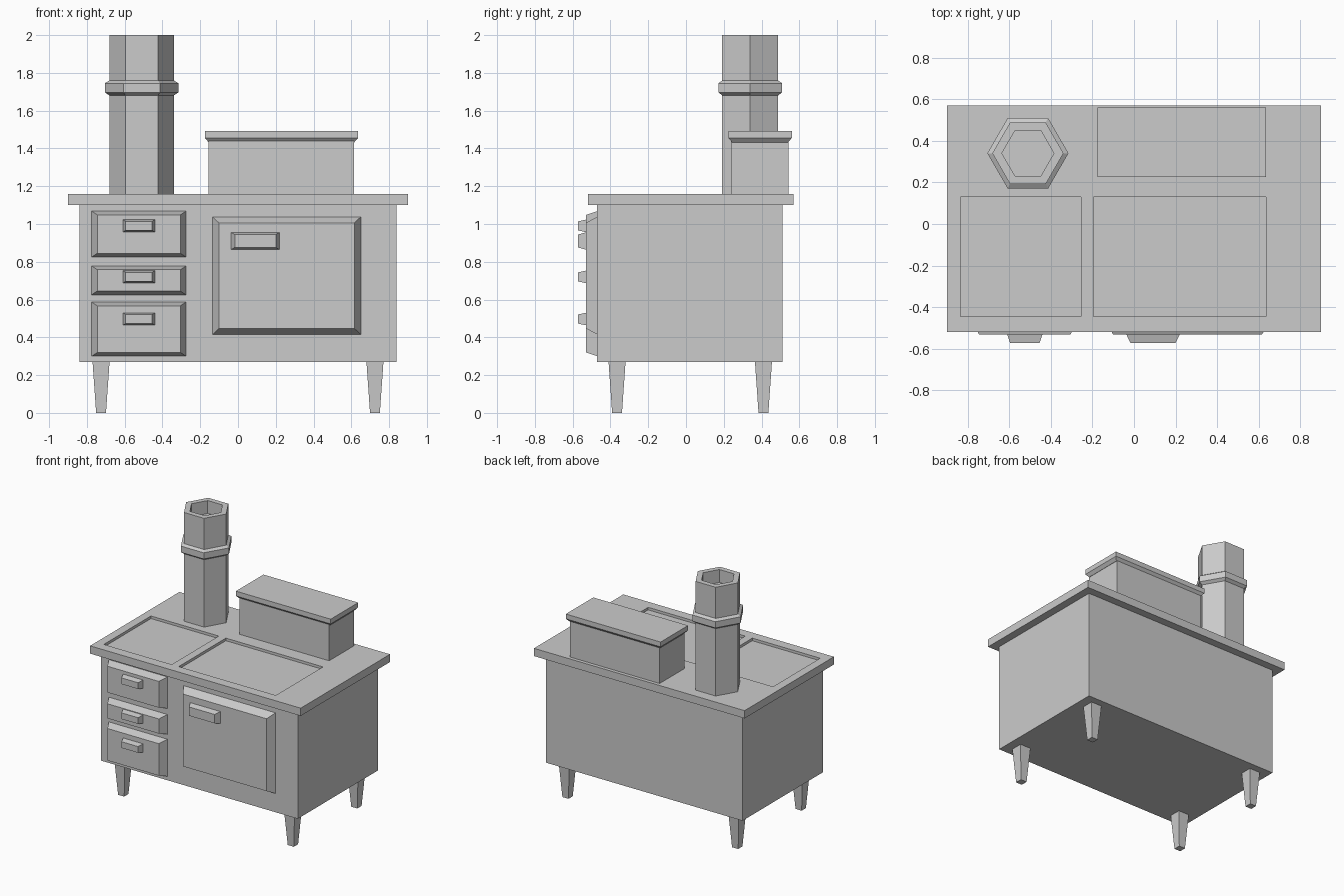
import bpy, bmesh, math

if "Cube" in bpy.data.objects:
    bpy.data.objects.remove(bpy.data.objects["Cube"], do_unlink=True)

grey = bpy.data.materials.new("stove_grey")
grey.use_nodes = True
grey.diffuse_color = (0.6, 0.6, 0.6, 1)
grey.node_tree.nodes["Principled BSDF"].inputs["Base Color"].default_value = (0.6, 0.6, 0.6, 1)


def finish(name, bm):
    bmesh.ops.recalc_face_normals(bm, faces=bm.faces)
    mesh = bpy.data.meshes.new(name)
    bm.to_mesh(mesh)
    bm.free()
    mesh.materials.append(grey)
    obj = bpy.data.objects.new(name, mesh)
    bpy.context.collection.objects.link(obj)
    return obj


def loft(name, rings):
    """Skin a stack of equal-length point rings and cap both ends."""
    bm = bmesh.new()
    loops = [[bm.verts.new(p) for p in ring] for ring in rings]
    n = len(loops[0])
    for a, b in zip(loops, loops[1:]):
        for i in range(n):
            j = (i + 1) % n
            bm.faces.new((a[i], a[j], b[j], b[i]))
    bm.faces.new(loops[0])
    bm.faces.new(loops[-1])
    return finish(name, bm)


def rect(x0, x1, y0, y1, z, inset=0.0):
    return [(x0 + inset, y0 + inset, z), (x1 - inset, y0 + inset, z),
            (x1 - inset, y1 - inset, z), (x0 + inset, y1 - inset, z)]


def hexagon(radius, z, cx=-0.51, cy=0.34):
    return [(cx + radius * math.cos(i * math.pi / 3),
             cy + radius * math.sin(i * math.pi / 3), z) for i in range(6)]


def front_panel(name, x0, x1, z0, z1, y_back, y_front, dx, dz):
    """Raised plate on the front with sloping borders."""
    back = [(x0, y_back, z0), (x1, y_back, z0), (x1, y_back, z1), (x0, y_back, z1)]
    front = [(x0 + dx, y_front, z0 + dz), (x1 - dx, y_front, z0 + dz),
             (x1 - dx, y_front, z1 - dz), (x0 + dx, y_front, z1 - dz)]
    return loft(name, [back, front])


# Cabinet
loft("stove_body", [rect(-0.84, 0.84, -0.47, 0.51, z) for z in (0.27, 1.1)])

# Worktop with two sunken cooking plates, built as a grid of faces
xs = [-0.9, -0.835, -0.255, -0.195, 0.635, 0.9]
ys = [-0.52, -0.445, 0.13, 0.57]
bm = bmesh.new()
grid = [[bm.verts.new((x, y, 1.16)) for x in xs] for y in ys]
plates = []
for r in range(len(ys) - 1):
    for c in range(len(xs) - 1):
        face = bm.faces.new((grid[r][c], grid[r][c + 1], grid[r + 1][c + 1], grid[r + 1][c]))
        if r == 1 and c in (1, 3):
            plates.append(face)
bmesh.ops.inset_individual(bm, faces=plates, thickness=0.03, depth=0)
for face in plates:
    for v in face.verts:
        v.co.z -= 0.02
rim = [e for e in bm.edges if e.is_boundary]
skirt = bmesh.ops.extrude_edge_only(bm, edges=rim)["geom"]
for v in (g for g in skirt if isinstance(g, bmesh.types.BMVert)):
    v.co.z = 1.1
bmesh.ops.holes_fill(bm, edges=[e for e in bm.edges if e.is_boundary], sides=0)
finish("worktop", bm)

# Tapered legs
for side, x in (("right", -0.725), ("left", 0.725)):
    for end, y in (("front", -0.365), ("back", 0.41)):
        loft(f"{end}_{side}_leg",
             [rect(x - w, x + w, y - w, y + w, z) for w, z in ((0.026, 0), (0.045, 0.27))])

# Drawers and their handles
drawers = [("top", 0.825, 1.068, 0.99), ("middle", 0.625, 0.778, 0.72), ("bottom", 0.3, 0.587, 0.497)]
for name, z0, z1, hz in drawers:
    front_panel(f"{name}_drawer", -0.775, -0.275, z0, z1, -0.47, -0.53, 0.03, 0.02)
    front_panel(f"{name}_drawer_handle", -0.61, -0.44, hz - 0.033, hz + 0.033,
                -0.53, -0.572, 0.014, 0.009)

# Oven door and handle
front_panel("oven_door", -0.135, 0.65, 0.415, 1.038, -0.47, -0.53, 0.034, 0.032)
front_panel("oven_door_handle", -0.037, 0.22, 0.864, 0.956, -0.53, -0.572, 0.02, 0.012)

# Water tank and lid with a chamfered underside
loft("water_tank", [rect(-0.155, 0.613, 0.237, 0.543, z) for z in (1.16, 1.44)])
loft("water_tank_lid", [rect(-0.175, 0.635, 0.225, 0.56, z, i)
                        for z, i in ((1.432, 0.02), (1.455, 0), (1.492, 0))])

# Chimney pipe with a hollow mouth, and its collar
loft("chimney", [hexagon(r, z) for r, z in ((0.171, 1.16), (0.171, 2), (0.125, 2), (0.125, 1.9))])
loft("chimney_collar", [hexagon(r, z) for r, z in
                        ((0.17, 1.68), (0.195, 1.697), (0.195, 1.745), (0.17, 1.76))])
